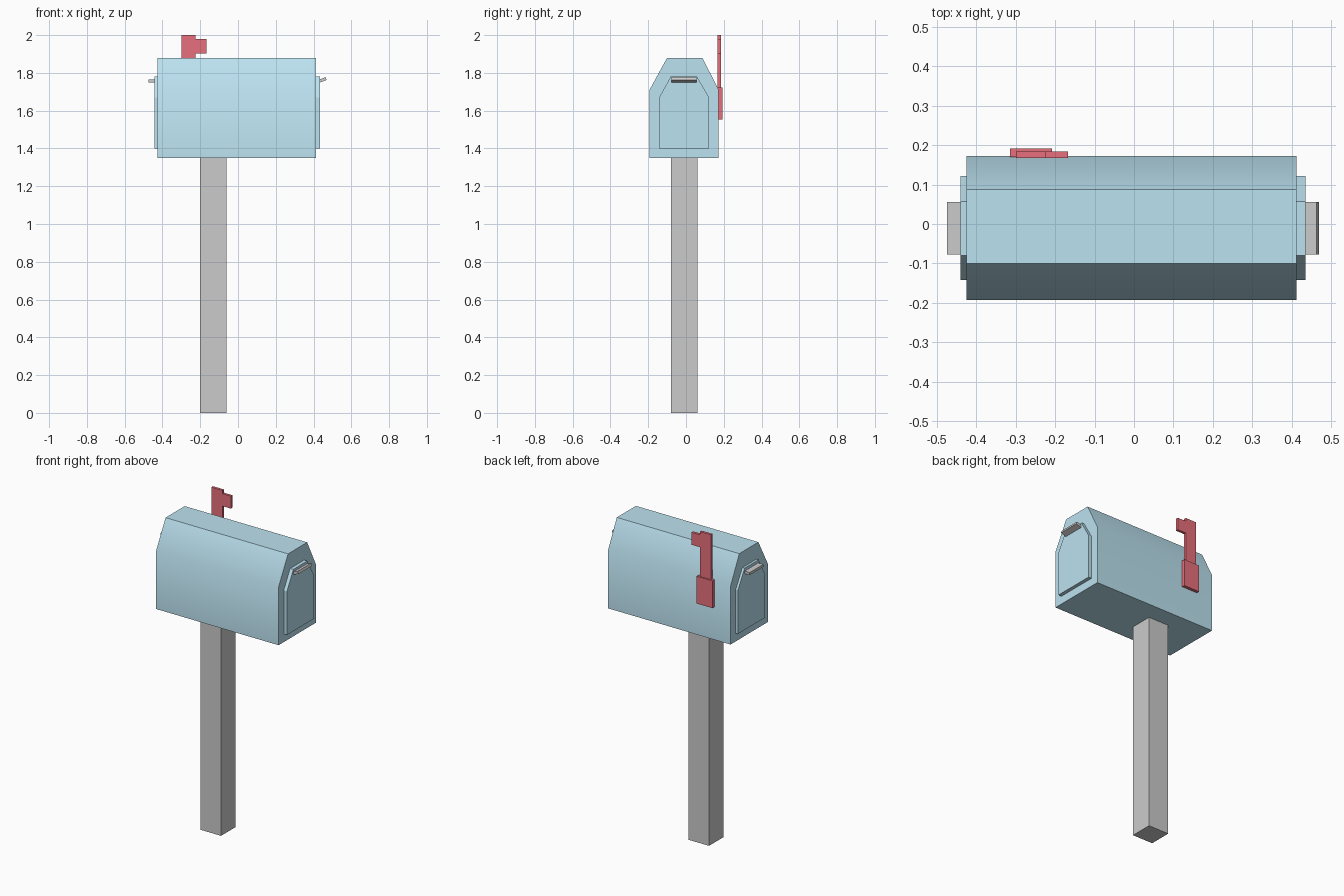
import bpy, bmesh, math
from mathutils import Matrix, Vector

if "Cube" in bpy.data.objects:
    bpy.data.objects.remove(bpy.data.objects["Cube"])


def material(name, color):
    m = bpy.data.materials.new(name)
    m.diffuse_color = color
    m.use_nodes = True
    m.node_tree.nodes["Principled BSDF"].inputs["Base Color"].default_value = m.diffuse_color
    return m


BLUE = material("light_blue", (0.50, 0.76, 0.87, 1))
RED = material("red", (0.80, 0.16, 0.20, 1))


def prism(name, profile, axis, start, end, mat=None):
    """Extrude a (y, z) profile along x, or an (x, z) profile along y."""
    bm = bmesh.new()
    place = (lambda a, b: (start, a, b)) if axis == "x" else (lambda a, b: (a, start, b))
    face = bm.faces.new([bm.verts.new(place(a, b)) for a, b in profile])
    out = bmesh.ops.extrude_face_region(bm, geom=[face], use_keep_orig=True)
    step = (end - start, 0, 0) if axis == "x" else (0, end - start, 0)
    moved = [v for v in out["geom"] if isinstance(v, bmesh.types.BMVert)]
    bmesh.ops.translate(bm, verts=moved, vec=step)
    bmesh.ops.recalc_face_normals(bm, faces=bm.faces)
    mesh = bpy.data.meshes.new(name)
    bm.to_mesh(mesh)
    bm.free()
    obj = bpy.data.objects.new(name, mesh)
    bpy.context.collection.objects.link(obj)
    if mat:
        mesh.materials.append(mat)
    return obj


def rect(a0, a1, b0, b1):
    return [(a0, b0), (a1, b0), (a1, b1), (a0, b1)]


def gable(a0, a1, t0, t1, base, shoulder, top):
    """Box outline with chamfered upper corners."""
    return [(a0, base), (a1, base), (a1, shoulder), (t1, top), (t0, top), (a0, shoulder)]


# Post
prism("post", rect(-0.20, -0.06, 1e-6, 1.352), "y", -0.08, 0.06)

# Box with soft shoulders and crisp roof corners
body = prism("mailbox_body", gable(-0.193, 0.173, -0.10, 0.087, 1.35, 1.71, 1.88),
             "x", -0.426, 0.413, BLUE)
bpy.context.view_layer.objects.active = body
body.select_set(True)
bpy.ops.object.shade_smooth_by_angle(angle=math.radians(35))

# End doors
door = gable(-0.142, 0.122, -0.08, 0.057, 1.40, 1.67, 1.782)
prism("back_door", door, "x", -0.441, -0.42, BLUE)
prism("front_door", door, "x", 0.408, 0.435, BLUE)

# Handles: flat on the left end, tilted up on the right end
prism("back_handle", rect(-0.475, -0.435, 1.748, 1.764), "y", -0.078, 0.056)
tilt = Matrix.Rotation(math.radians(20), 2)
grip = [Vector((0.432, 1.757)) + Vector((x * math.cos(0.35) - z * math.sin(0.35),
                                         x * math.sin(0.35) + z * math.cos(0.35)))
        for x, z in rect(0, 0.037, -0.008, 0.008)]
prism("front_handle", [tuple(p) for p in grip], "y", -0.078, 0.056)

# Signal flag: mounting plate and raised arm with a side tab
prism("flag_mount", rect(-0.315, -0.208, 1.553, 1.722), "y", 0.170, 0.192, RED)
prism("signal_flag", [(-0.30, 1.60), (-0.225, 1.60), (-0.225, 1.903), (-0.167, 1.903),
                      (-0.167, 1.98), (-0.225, 1.98), (-0.225, 2.0), (-0.30, 2.0)],
      "y", 0.168, 0.184, RED)
